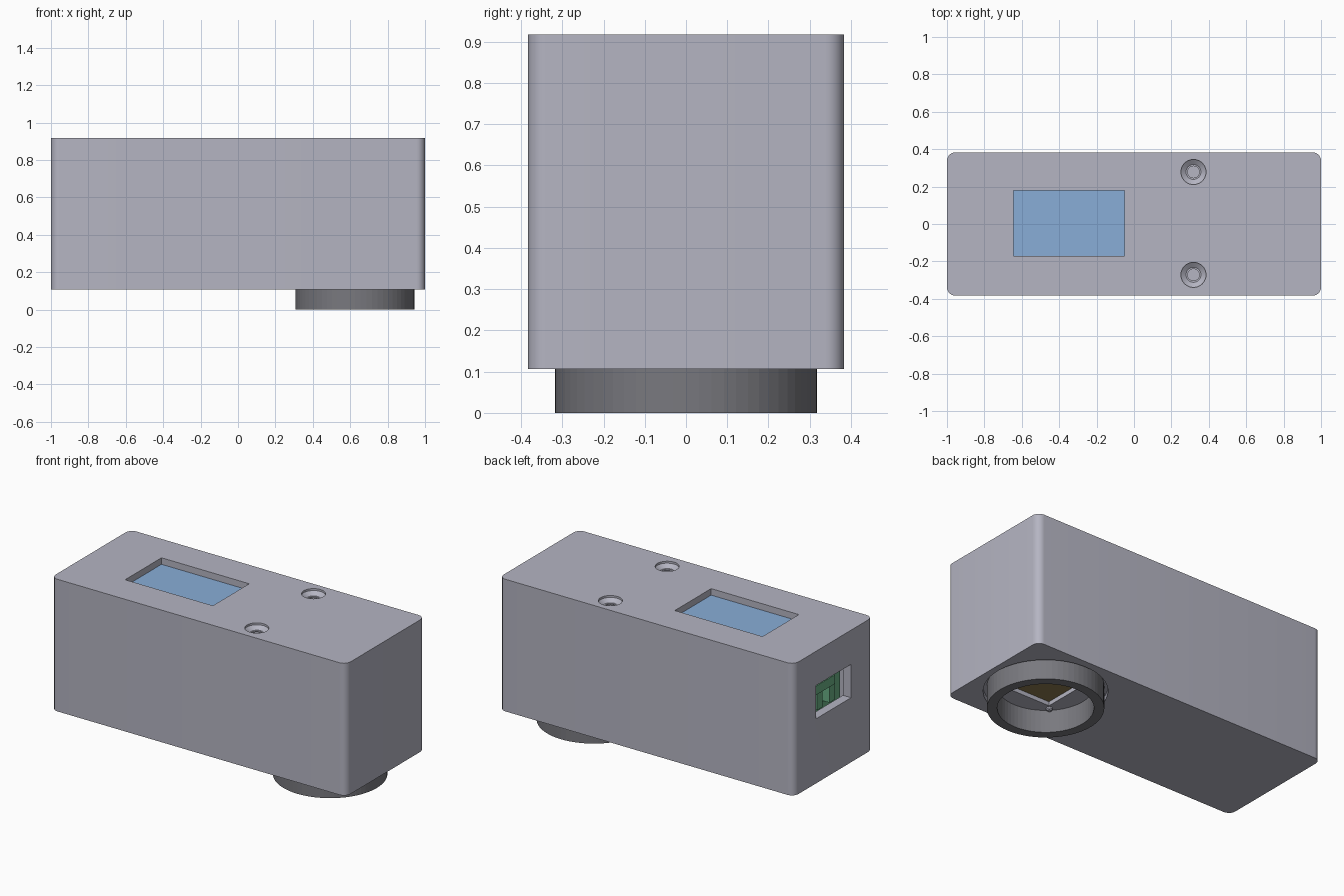
import bpy, bmesh, math

if "Cube" in bpy.data.objects:
    bpy.data.objects.remove(bpy.data.objects["Cube"])

def material(name, rgb):
    m = bpy.data.materials.new(name)
    m.diffuse_color = (*rgb, 1)
    m.use_nodes = True
    m.node_tree.nodes["Principled BSDF"].inputs["Base Color"].default_value = m.diffuse_color
    return m

GREY = material("case grey", (0.46, 0.46, 0.54))
DARK = material("ring dark grey", (0.19, 0.19, 0.21))
BLUE = material("display blue", (0.25, 0.42, 0.68))
GREEN = material("board green", (0.14, 0.42, 0.23))
BROWN = material("sensor brown", (0.27, 0.20, 0.08))

def finish(bm, name, mat):
    me = bpy.data.meshes.new(name)
    bm.to_mesh(me)
    bm.free()
    ob = bpy.data.objects.new(name, me)
    bpy.context.collection.objects.link(ob)
    if mat:
        me.materials.append(mat)
    return ob

def box(name, x, y, z, mat=None, radius=0):
    """Box from (min, max) ranges, with optional rounded upright edges."""
    bm = bmesh.new()
    bmesh.ops.create_cube(bm, size=1)
    for v in bm.verts:
        v.co = [r[0] + (c + 0.5) * (r[1] - r[0]) for c, r in zip(v.co, (x, y, z))]
    if radius:
        upright = [e for e in bm.edges
                   if abs(e.verts[0].co.z - e.verts[1].co.z) > 0.01]
        bmesh.ops.bevel(bm, geom=upright, offset=radius, segments=8,
                        profile=0.5, affect='EDGES')
    return finish(bm, name, mat)

def lathe(name, x, y, profile, mat=None, sides=64, closed=False):
    """Revolve (radius, z) points round an upright axis."""
    bm = bmesh.new()
    rings = [[bm.verts.new((x + r * math.cos(2 * math.pi * i / sides),
                            y + r * math.sin(2 * math.pi * i / sides), z))
              for i in range(sides)] for r, z in profile]
    pairs = list(zip(rings, rings[1:]))
    if closed:
        pairs.append((rings[-1], rings[0]))
    else:
        bm.faces.new(rings[0])
        bm.faces.new(rings[-1])
    for a, b in pairs:
        for i in range(sides):
            j = (i + 1) % sides
            bm.faces.new((a[i], a[j], b[j], b[i]))
    bmesh.ops.recalc_face_normals(bm, faces=bm.faces)
    return finish(bm, name, mat)

def cut(target, cutter):
    mod = target.modifiers.new(cutter.name, 'BOOLEAN')
    mod.operation = 'DIFFERENCE'
    mod.solver = 'EXACT'
    mod.object = cutter
    bpy.context.view_layer.objects.active = target
    bpy.ops.object.modifier_apply(modifier=mod.name)
    bpy.data.objects.remove(cutter)

BASE, TOP = 0.107, 0.917
RX = 0.625          # ring centre along x

# Hollow case with rounded corners
case = box("case", (-1, 1), (-0.383, 0.383), (BASE, TOP), GREY, 0.045)
cut(case, box("cavity", (-0.945, 0.945), (-0.33, 0.33), (0.162, 0.877)))

# Display window, end port, round ring seat and square sensor opening
cut(case, box("window_cut", (-0.645, -0.05), (-0.172, 0.18), (0.8, 1)))
cut(case, box("port_cut", (-1.1, -0.9), (-0.17, 0.17), (0.503, 0.707)))
cut(case, lathe("ring_seat_cut", RX, 0, [(0.338, 0), (0.338, 0.137)]))
cut(case, box("sensor_cut", (RX - 0.15, RX + 0.15), (-0.15, 0.15), (0.1, 0.2)))

# Countersunk screw holes with sleeves below the lid
for i, y in enumerate((-0.272, 0.278)):
    cut(case, lathe("countersink_cut", 0.318, y,
                    [(0.031, 0.78), (0.031, 0.885), (0.04, 0.885),
                     (0.067, 0.905), (0.067, 0.95)], sides=32))
    lathe(f"screw_sleeve_{i + 1}", 0.318, y, [(0.05, 0.70), (0.05, 0.87)], GREY, 32)

# Smooth corners, sharp edges
bpy.ops.object.select_all(action='DESELECT')
case.select_set(True)
bpy.context.view_layer.objects.active = case
bpy.ops.object.shade_smooth_by_angle(angle=math.radians(30))

# Ring under the case
lathe("lens_ring", RX, 0, [(0.318, 0), (0.318, 0.137), (0.262, 0.137), (0.262, 0)],
      DARK, closed=True)

# Sensor plate above the square opening, and a small pin by its corner
box("sensor_plate", (RX - 0.2, RX + 0.2), (-0.2, 0.2), (0.164, 0.18), BROWN)
for sx in (-1, 1):
    for sy in (-1, 1):
        lathe(f"sensor_pin_{sx}_{sy}", RX + sx * 0.17, sy * 0.17,
              [(0.012, 0.122), (0.018, 0.128), (0.018, 0.14)], GREY, 16)

# Display under the window
box("display", (-0.68, -0.02), (-0.2, 0.21), (0.86, 0.877), BLUE)

# Circuit board and connector behind the end port
box("circuit_board", (-0.85, -0.83), (-0.28, 0.28), (0.36, 0.78), GREEN)
box("connector_block", (-0.935, -0.85), (-0.11, 0.16), (0.595, 0.65), GREEN)
for i, y in enumerate((-0.13, -0.01, 0.11)):
    box(f"connector_leg_{i + 1}", (-0.9, -0.85), (y - 0.025, y + 0.025),
        (0.47, 0.595), GREEN)
